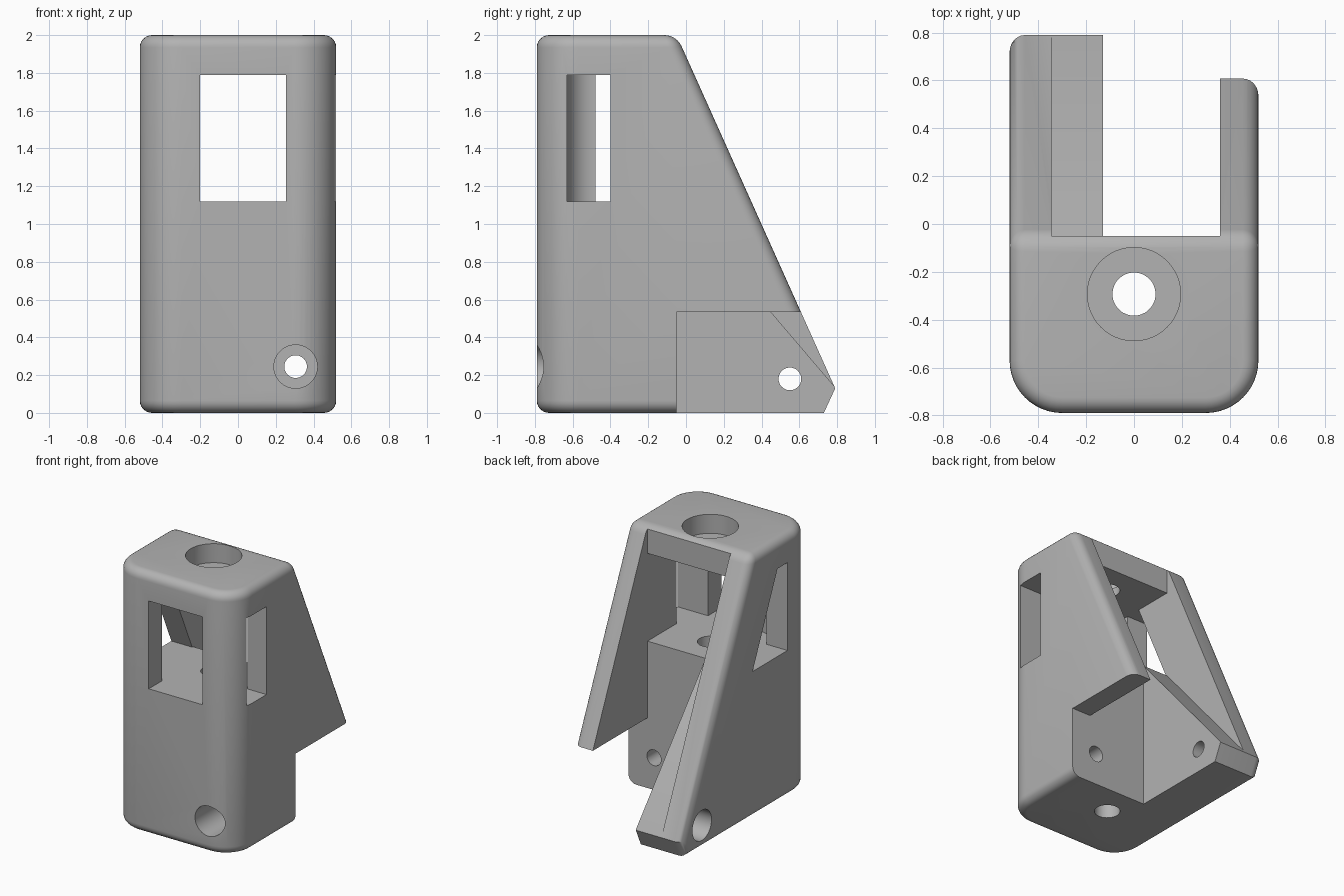
import bpy, bmesh, math
from mathutils import Matrix, Vector

default = bpy.data.objects.get("Cube")
if default:
    bpy.data.objects.remove(default)

grey = bpy.data.materials.new("plain grey")
grey.use_nodes = True
GREY = (0.45, 0.45, 0.45, 1)
grey.diffuse_color = GREY
grey.node_tree.nodes["Principled BSDF"].inputs["Base Color"].default_value = GREY


def make_object(name, bm):
    bmesh.ops.recalc_face_normals(bm, faces=bm.faces)
    mesh = bpy.data.meshes.new(name)
    bm.to_mesh(mesh)
    bm.free()
    mesh.materials.append(grey)
    ob = bpy.data.objects.new(name, mesh)
    bpy.context.collection.objects.link(ob)
    return ob


def prism(points, axis, start, end):
    """Extrude a flat outline along x (outline in y, z) or z (outline in x, y)."""
    bm = bmesh.new()
    place = (lambda a, b: (start, a, b)) if axis == "x" else (lambda a, b: (a, b, start))
    face = bm.faces.new([bm.verts.new(place(a, b)) for a, b in points])
    new = bmesh.ops.extrude_face_region(bm, geom=[face])["geom"]
    step = Vector((end - start, 0, 0)) if axis == "x" else Vector((0, 0, end - start))
    bmesh.ops.translate(bm, vec=step, verts=[g for g in new if isinstance(g, bmesh.types.BMVert)])
    return bm


def cut(bm):
    """Subtract a shape from the body."""
    tool = make_object("cutter", bm)
    tool.hide_render = True
    mod = body.modifiers.new("cut", "BOOLEAN")
    mod.operation = "DIFFERENCE"
    mod.solver = "EXACT"
    mod.object = tool
    bpy.ops.object.modifier_apply(modifier=mod.name)
    bpy.data.objects.remove(tool)


def cut_box(x0, x1, y0, y1, z0, z1):
    cut(prism([(x0, y0), (x1, y0), (x1, y1), (x0, y1)], "z", z0, z1))


def cut_hole(radius, start, end):
    start, end = Vector(start), Vector(end)
    turn = (end - start).to_track_quat("Z", "Y").to_matrix().to_4x4()
    bm = bmesh.new()
    bmesh.ops.create_cone(bm, cap_ends=True, segments=48, radius1=radius, radius2=radius,
                          depth=(end - start).length,
                          matrix=Matrix.Translation((start + end) / 2) @ turn)
    cut(bm)


# Main dimensions
HALF, FRONT, BACK = 0.52, -0.79, 0.79
LEFT_IN, RIGHT_IN, PAD_IN = -0.345, 0.36, -0.13
BLOCK, FLOOR, CEIL, INNER = -0.05, 1.12, 1.79, -0.63

# Sloped body with large front corners and small rounded rims
bm = prism([(FRONT, 0), (FRONT, 2), (BLOCK, 2), (BACK, 0.13), (0.73, 0)], "x", -HALF, HALF)
bmesh.ops.recalc_face_normals(bm, faces=bm.faces)
corners = [e for e in bm.edges if all(v.co.y < FRONT + 0.01 for v in e.verts)
           and abs(e.verts[0].co.z - e.verts[1].co.z) > 1]
bmesh.ops.bevel(bm, geom=corners, offset=0.22, segments=12, profile=0.5, affect="EDGES")
rims = [e for e in bm.edges if e.calc_face_angle(0) > 0.35
        and not all(v.co.y > 0.7 and v.co.z < 0.2 for v in e.verts)
        or abs(e.verts[0].co.x - e.verts[1].co.x) < 0.01 and e.calc_face_angle(0) > 0.35]
bmesh.ops.bevel(bm, geom=rims, offset=0.065, segments=6, profile=0.5, affect="EDGES")
body = make_object("bracket_body", bm)
bpy.context.view_layer.objects.active = body
body.select_set(True)

# Open channel at the back, leaving a sloped pad against one wall
cut_box(PAD_IN, RIGHT_IN, BLOCK, 1.2, -0.5, 2.5)
cut(prism([(BLOCK, FLOOR), (BACK, 0.135), (1.2, -0.35), (1.2, 2.5), (BLOCK, 2.5)],
          "x", LEFT_IN, PAD_IN + 0.1))

# Shortened wall on the other side
cut_box(RIGHT_IN - 0.1, 1, BLOCK, 1.2, -0.5, 0.535)

# Inner chamber with one rounded corner
r = 0.15
arc = [(LEFT_IN + r - r * math.cos(a), INNER + r - r * math.sin(a))
       for a in (math.pi / 2 * i / 10 for i in range(11))]
cut(prism(arc + [(RIGHT_IN, INNER), (RIGHT_IN, 0.05), (LEFT_IN, 0.05)], "z", FLOOR, CEIL))

# Front window and both side windows
cut_box(-0.2, 0.255, -1, INNER + 0.05, FLOOR, CEIL)
cut_box(RIGHT_IN - 0.05, 1, INNER, -0.4, FLOOR, CEIL)
cut(prism([(-0.48, FLOOR), (-0.48, CEIL), (-0.36, CEIL), (-0.06, FLOOR)],
          "x", -1, LEFT_IN + 0.05))

# Vertical bore with a wide seat in the top
cut_hole(0.09, (0, -0.293, -0.5), (0, -0.293, 2.5))
cut_hole(0.195, (0, -0.293, 1.855), (0, -0.293, 2.5))

# Screw holes with deep seats in the front and in the long wall
cut_hole(0.06, (0.305, -1, 0.245), (0.305, 0.1, 0.245))
cut_hole(0.115, (0.305, -1, 0.245), (0.305, -0.25, 0.245))
cut_hole(0.06, (-1, 0.55, 0.18), (0, 0.55, 0.18))
cut_hole(0.115, (-1, 0.55, 0.18), (-0.33, 0.55, 0.18))

bpy.ops.object.shade_smooth_by_angle(angle=math.radians(30))
